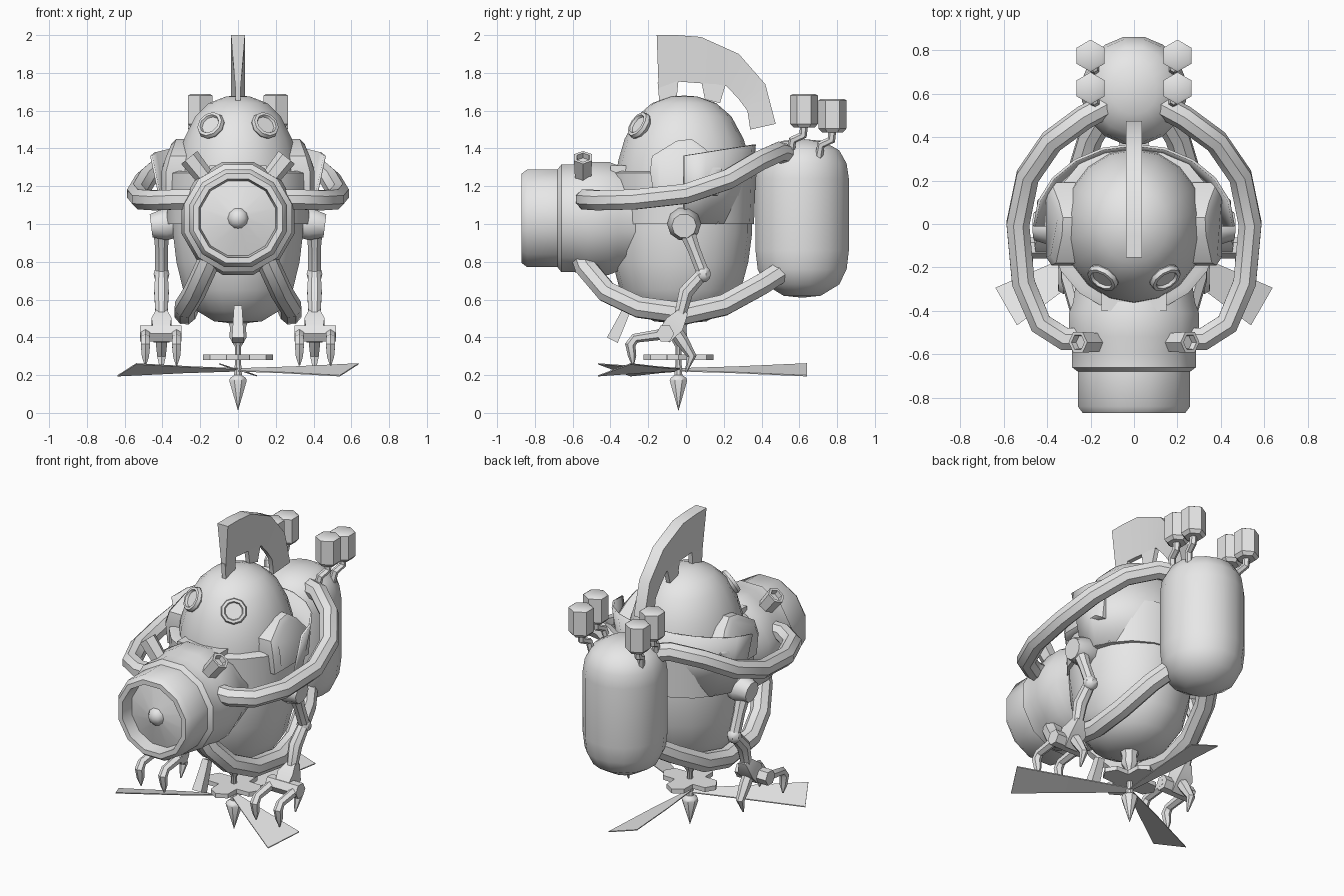
import bpy, bmesh, math
from mathutils import Vector, Matrix

if "Cube" in bpy.data.objects:
    bpy.data.objects.remove(bpy.data.objects["Cube"])

grey = bpy.data.materials.new("plain_grey")
grey.diffuse_color = (0.8, 0.8, 0.8, 1)
grey.use_nodes = True
grey.node_tree.nodes["Principled BSDF"].inputs["Base Color"].default_value = grey.diffuse_color


def finish(name, bm):
    bmesh.ops.remove_doubles(bm, verts=bm.verts, dist=1e-5)
    bmesh.ops.recalc_face_normals(bm, faces=bm.faces)
    me = bpy.data.meshes.new(name)
    bm.to_mesh(me)
    bm.free()
    me.materials.append(grey)
    ob = bpy.data.objects.new(name, me)
    bpy.context.collection.objects.link(ob)
    return ob


def skin(name, rings):
    """Join rings of points into a closed shell."""
    bm = bmesh.new()
    vs = [[bm.verts.new(p) for p in r] for r in rings]
    n = len(vs[0])
    for a, b in zip(vs, vs[1:]):
        for i in range(n):
            j = (i + 1) % n
            bm.faces.new((a[i], a[j], b[j], b[i]))
    for r in (vs[0], vs[-1]):
        if (r[0].co - r[1].co).length > 1e-4:
            bm.faces.new(r)
    return finish(name, bm)


def lathe(name, profile, loc, axis=(0, 0, 1), n=16, sx=1, sy=1):
    """Turn (radius, height) points around an axis."""
    q = Vector(axis).to_track_quat('Z', 'Y')
    rings = []
    for r, h in profile:
        ring = []
        for i in range(n):
            a = 2 * math.pi * (i + .5) / n
            ring.append(Vector(loc) + q @ Vector((r * sx * math.cos(a), r * sy * math.sin(a), h)))
        rings.append(ring)
    return skin(name, rings)


def tube(name, pts, radii, n=8):
    """Sweep a round section along points."""
    pts = [Vector(p) for p in pts]
    if not isinstance(radii, (list, tuple)):
        radii = [radii] * len(pts)
    last, q, rings = Vector((0, 0, 1)), None, []
    for k, p in enumerate(pts):
        t = Vector((0, 0, 0))
        if k:
            t += (p - pts[k - 1]).normalized()
        if k < len(pts) - 1:
            t += (pts[k + 1] - p).normalized()
        t.normalize()
        turn = last.rotation_difference(t)
        q = turn @ q if q else turn
        last = t
        rings.append([p + q @ Vector((radii[k] * math.cos(2 * math.pi * (i + .5) / n),
                                      radii[k] * math.sin(2 * math.pi * (i + .5) / n), 0))
                      for i in range(n)])
    return skin(name, rings)


def ball(name, loc, r, n=10):
    prof = [(r * math.sin(math.pi * k / 6), -r * math.cos(math.pi * k / 6)) for k in range(7)]
    return lathe(name, prof, loc, n=n)


# Egg-shaped lower body and head
lathe("lower_body", [(0, .47), (.14, .485), (.24, .54), (.32, .65), (.36, .8), (.38, .95), (.38, 1.02)],
      (0, -.03, 0), n=18, sx=.92)
lathe("head", [(.36, 1.0), (.365, 1.2), (.35, 1.33), (.315, 1.45), (.25, 1.57), (.17, 1.64), (.07, 1.675), (0, 1.68)],
      (0, -.01, 0), n=18, sx=.92)
lathe("middle_band", [(.36, 1.0), (.38, 1.0), (.39, 1.27), (.36, 1.28)], (0, -.02, 0), n=18)
skin("band_lip", [[(x, y, z) for x, y in ((-.15, -.40), (.15, -.40), (.15, -.3), (-.15, -.3))] for z in (1.2, 1.31)])

# Flared collar around the back
bm = bmesh.new()
rows = []
for k in range(11):
    c, s = math.cos(math.pi * k / 10), math.sin(math.pi * k / 10)
    rows.append((bm.verts.new((.39 * c, .34 * s - .01, 1.0)),
                 bm.verts.new((.465 * c, .38 * s - .01, 1.36 + .06 * s))))
for a, b in zip(rows, rows[1:]):
    bm.faces.new((a[0], b[0], b[1], a[1]))
collar = finish("back_collar", bm)
collar.modifiers.new("thickness", 'SOLIDIFY').thickness = .012

# Snout drum with recessed cone and tip
lathe("snout", [(.27, .22), (.29, .36), (.31, .41), (.31, .52), (.295, .59), (.295, .66), (.268, .68),
                (.268, .84), (.245, .87), (.215, .87), (.205, .79), (.05, .83), (0, .84)],
      (0, 0, 1.03), (0, -1, 0), n=12)
ball("snout_tip", (0, -.81, 1.03), .058)

# Crest: thick at the outer edge, thin at the inner edge
outer = [(-.155, 2.0), (-.05, 2.0), (.08, 1.99), (.18, 1.945), (.28, 1.9), (.35, 1.82), (.42, 1.74), (.475, 1.53)]
inner = [(-.145, 1.72), (-.05, 1.755), (.08, 1.745), (.16, 1.74), (.215, 1.73), (.28, 1.66), (.325, 1.6), (.34, 1.5)]
skin("crest", [[(.037, *o), (-.037, *o), (-.014, *i), (.014, *i)] for o, i in zip(outer, inner)])
for foot in ([(-.15, 1.75), (-.04, 1.76), (-.05, 1.66), (-.14, 1.63)],
             [(.08, 1.76), (.21, 1.74), (.18, 1.64), (.10, 1.66)]):
    skin("crest_foot", [[(x, y, z) for y, z in foot] for x in (-.014, .014)])

# Back tank
lathe("back_tank", [(0, .61), (.1, .62), (.2, .68), (.24, .76), (.252, .86), (.252, 1.24), (.24, 1.32),
                    (.2, 1.39), (.11, 1.44), (0, 1.45)], (0, .615, 0), n=16, sx=.97)

# Parts repeated on both sides
for s in (1, -1):
    def side(pts):
        return [(s * x, y, z) for x, y, z in pts]

    # Eyes: raised ring with a sunken disc
    lathe("eye", [(.06, -.04), (.078, .0), (.072, .02), (.056, .022), (.05, .008), (0, .008)],
          (s * .142, -.245, 1.52), (s * .45, -.72, .5), n=10)

    # Ear flaps
    shape = [(-.19, 1.28), (-.18, 1.36), (-.05, 1.44), (.03, 1.45), (.1, 1.4), (.19, 1.29), (.17, 1.15), (-.17, 1.15)]
    skin("ear_flap", [[(s * .27, y, z) for y, z in shape],
                      [(s * (.38 - .35 * max(0, z - 1.3)), y, z) for y, z in shape],
                      [(s * (.405 - .35 * max(0, z - 1.3)), y * .8, 1.28 + (z - 1.28) * .85) for y, z in shape]])

    # Hexagonal snout valves
    lathe("snout_valve", [(.048, 0), (.055, .15), (.038, .15), (.034, .12), (0, .12)],
          (s * .165, -.545, 1.235), (s * .62, 0, .78), n=6)

    # Hoses from snout to tank
    tube("upper_hose", side([(.22, -.53, 1.13), (.32, -.53, 1.13), (.43, -.46, 1.125), (.51, -.27, 1.13),
                             (.535, 0, 1.16), (.49, .22, 1.235), (.38, .38, 1.33), (.23, .49, 1.38), (.1, .56, 1.36)]),
         .057)
    tube("lower_hose", side([(.13, -.56, .86), (.17, -.53, .77), (.23, -.42, .64), (.28, -.25, .56), (.28, 0, .525),
                             (.26, .2, .57), (.2, .4, .68), (.12, .54, .77)]), .06)

    # Small canisters on bent pipes
    for y, z in ((.625, 1.51), (.775, 1.485)):
        lathe("canister", [(0, 0), (.055, .0), (.074, .02), (.074, .17), (.06, .178), (0, .175)],
              (s * .2, y, z), n=6)
        tube("canister_pipe", side([(.2, y, z + .02), (.2, y - .005, z - .04), (.185, y - .06, z - .065),
                                    (.17, y - .075, z - .15)]), .022, 6)

    # Leg: shoulder, thigh, knee, shin
    tube("shoulder", side([(.3, -.01, 1.0), (.38, -.01, 1.0), (.46, -.01, .99)]), [.07, .09, .065], 10)
    tube("thigh", side([(.405, -.01, 1.0), (.405, .04, .87), (.405, .09, .74)]), [.05, .036, .036])
    ball("knee", (s * .405, .09, .735), .045, 8)
    tube("shin", side([(.405, .09, .74), (.405, .0, .64), (.405, -.03, .52)]), [.035, .042, .034])

    # Foot: palm, crossbar, two front toes and one rear claw
    tube("palm", side([(.405, -.01, .54), (.405, -.06, .47), (.405, -.12, .40)]), [.035, .075, .06], 4)
    tube("toe_bar", side([(.3, -.11, .42), (.52, -.11, .42)]), .048, 6)
    for x in (.325, .49):
        tube("front_toe", side([(x, -.1, .42), (x, -.27, .395), (x, -.295, .36), (x, -.285, .3), (x, -.28, .25)]),
             [.03, .026, .028, .022, .004], 6)
    tube("rear_claw", side([(.405, -.06, .44), (.405, -.02, .38), (.405, .03, .3), (.405, .0, .215)]),
         [.035, .035, .026, .005], 6)

# Strut under the chin
tube("chin_strut", [(0, -.31, .56), (0, -.335, .5), (0, -.39, .385)], [.03, .035, .045], 4)

# Rotor: shaft, lobed plate, spike and three twisted blades
lathe("rotor_shaft", [(.07, .52), (.045, .45), (.05, .4), (.03, .37), (.018, .35), (.018, .2)], (0, -.04, 0), n=8)
plate = []
for k in range(16):
    a, r = math.pi * k / 8, (.185, .16, .09, .16)[k % 4]
    plate.append((r * math.cos(a), r * math.sin(a) - .04))
skin("rotor_plate", [[(x, y, z) for x, y in plate] for z in (.28, .308)])
lathe("rotor_spike", [(0, .01), (.05, .17), (.045, .185), (.022, .2), (.02, .25), (0, .26)], (0, -.04, 0), n=8)
for deg in (90, 210, 330):
    m = Matrix.Translation((0, -.04, .225)) @ Matrix.Rotation(math.radians(deg), 4, 'Z')
    rings = []
    for d, w, h in ((.0, .015, .006), (.3, .055, .015), (.68, .1, .032)):
        rings.append([m @ Vector(p) for p in ((d, -w, -h), (d, w, h), (d, w, h + .006), (d, -w, -h + .006))])
    skin("rotor_blade", rings)

# Smooth shading with sharp edges kept
for ob in bpy.context.collection.objects:
    ob.select_set(True)
    bpy.context.view_layer.objects.active = ob
bpy.ops.object.shade_smooth_by_angle(angle=math.radians(38))
